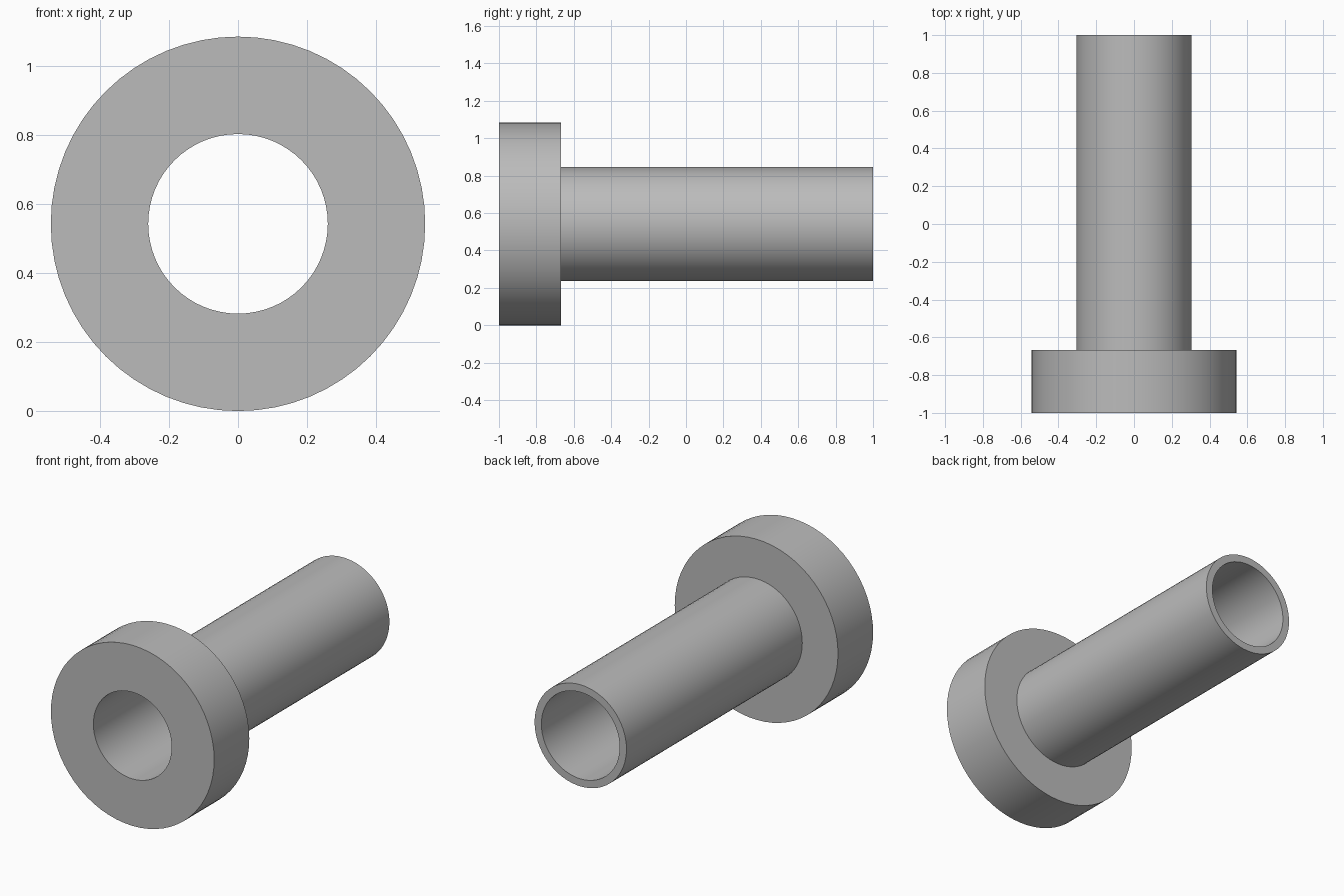
import bpy
import bmesh
import math
from mathutils import Matrix, Vector

default = bpy.data.objects.get("Cube")
if default:
    bpy.data.objects.remove(default, do_unlink=True)

FLANGE_R, TUBE_R, BORE_R = 0.542, 0.305, 0.26
FRONT, STEP, BACK = -1.0, -0.667, 1.0
SEGMENTS = 64

# Plain grey material
grey = bpy.data.materials.new("plain_grey")
grey.use_nodes = True
colour = (0.5, 0.5, 0.5, 1.0)
grey.diffuse_color = colour
grey.node_tree.nodes["Principled BSDF"].inputs["Base Color"].default_value = colour

# Closed wall section (radius, y): flange, tube and through bore
profile = [(BORE_R, FRONT), (FLANGE_R, FRONT), (FLANGE_R, STEP),
           (TUBE_R, STEP), (TUBE_R, BACK), (BORE_R, BACK)]

# Turn the section around the y axis
bm = bmesh.new()
verts = [bm.verts.new((0, y, -r)) for r, y in profile]
edges = [bm.edges.new((a, b)) for a, b in zip(verts, verts[1:] + verts[:1])]
bmesh.ops.spin(bm, geom=verts + edges, cent=(0, 0, 0), axis=(0, 1, 0),
               angle=math.tau, steps=SEGMENTS, use_merge=False)
bmesh.ops.remove_doubles(bm, verts=bm.verts, dist=0.0001)
bmesh.ops.recalc_face_normals(bm, faces=bm.faces)
bmesh.ops.translate(bm, verts=bm.verts, vec=(0, 0, FLANGE_R))

mesh = bpy.data.meshes.new("flanged_bushing")
bm.to_mesh(mesh)
bm.free()
mesh.materials.append(grey)
bushing = bpy.data.objects.new("flanged_bushing", mesh)
bpy.context.collection.objects.link(bushing)

# Smooth round walls with crisp rims
bpy.ops.object.select_all(action='DESELECT')
bushing.select_set(True)
bpy.context.view_layer.objects.active = bushing
bpy.ops.object.shade_smooth_by_angle(angle=math.radians(30))
